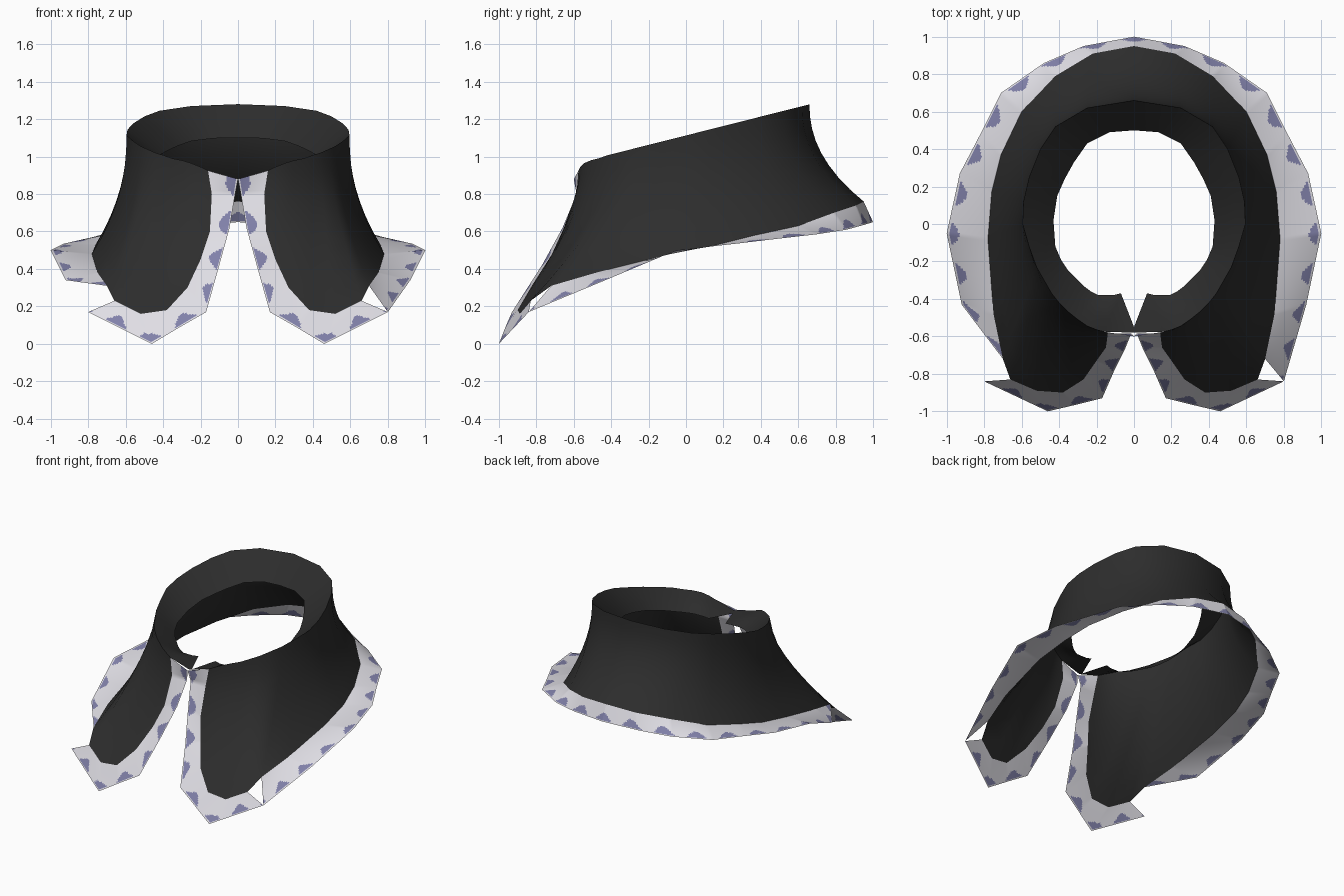
import bpy, bmesh, math
from mathutils import Vector

cube = bpy.data.objects.get("Cube")
if cube:
    bpy.data.objects.remove(cube)


def material(name, colour, rough=0.8):
    mat = bpy.data.materials.new(name)
    mat.use_nodes = True
    mat.diffuse_color = (*colour, 1)
    shader = mat.node_tree.nodes["Principled BSDF"]
    shader.inputs["Base Color"].default_value = (*colour, 1)
    shader.inputs["Roughness"].default_value = rough
    return mat


black = material("black cloth", (0.026, 0.026, 0.026))
white = material("pale lace", (0.74, 0.73, 0.78))
violet = material("violet lace pattern", (0.22, 0.22, 0.4))


def rim_height(y):
    return 1.0 + (y + 0.45) * 0.252


def inner_height(y):
    return 1.1 - (0.5 - y) * 0.25


# Stations run from the front opening around one side to the back centre.
# Fold line at the top of the collar
rim = [Vector(p) for p in [(.16, -.575, .925), (.2, -.565, .945), (.25, -.545, .965),
                           (.3, -.51, .98), (.35, -.47, .99)]]
rim += [Vector((x, y, rim_height(y))) for x, y in [
    (.4, -.42), (.44, -.37), (.48, -.3), (.52, -.23), (.56, -.12), (.595, 0), (.59, .12),
    (.56, .25), (.5, .4), (.42, .52), (.25, .62), (0, .66)]]

# Lower edge of the inner flap
inner = [Vector((x, y, inner_height(y))) for x, y in [
    (.07, -.37), (.11, -.38), (.15, -.38), (.19, -.38), (.23, -.36), (.27, -.33),
    (.31, -.29), (.35, -.25), (.39, -.19), (.42, -.12), (.43, .02), (.41, .15),
    (.37, .24), (.32, .33), (.25, .43), (.13, .49), (0, .5)]]

# Seam between cloth and lace
seam = [rim[0].copy()] + [Vector(p) for p in [
    (.14, -.585, .8), (.15, -.66, .6), (.2, -.73, .45), (.27, -.83, .3), (.38, -.9, .18),
    (.52, -.89, .16), (.66, -.83, .23), (.7, -.72, .31), (.75, -.48, .38), (.78, -.08, .48),
    (.76, .17, .53), (.71, .37, .58), (.6, .6, .63), (.42, .79, .7), (.22, .91, .74),
    (0, .95, .76)]]

# Outer edge of the lace: front tail and long side wing
tail_hem = [Vector(p) for p in [
    (0, -.6, .88), (.015, -.585, .8), (.045, -.66, .62), (.1, -.77, .42), (.17, -.93, .17),
    (.31, -.965, .09), (.46, -1, 0), (.8, -.84, .17)]]
wing_hem = [Vector(p) for p in [
    (.92, -.43, .34), (1, -.05, .5), (.93, .27, .535), (.82, .48, .56), (.71, .7, .585),
    (.48, .86, .61), (.27, .95, .635), (0, 1, .65)]]


def loft(bm, top, bottom, rows, side, flare=None, rule=None):
    """Skin between two paths; side is 1 or -1 for the mirrored half."""
    grid = []
    for i, (a, b) in enumerate(zip(top, bottom)):
        column = []
        for r in range(rows + 1):
            t = r / rows
            p = a.lerp(b, t)
            if flare:
                p.xy = a.xy.lerp(b.xy, t ** flare[i])
            column.append(bm.verts.new((p.x * side, p.y, p.z)))
        grid.append(column)
    for i in range(len(grid) - 1):
        for r in range(rows):
            quad = [grid[i][r], grid[i][r + 1], grid[i + 1][r + 1], grid[i + 1][r]]
            face = bm.faces.new(quad if side > 0 else quad[::-1])
            if rule:
                face.material_index = rule(i, (r + 0.5) / rows)


def finish(bm, name, mats):
    bmesh.ops.remove_doubles(bm, verts=bm.verts, dist=0.0005)
    mesh = bpy.data.meshes.new(name)
    bm.to_mesh(mesh)
    bm.free()
    for mat in mats:
        mesh.materials.append(mat)
    obj = bpy.data.objects.new(name, mesh)
    bpy.context.collection.objects.link(obj)
    bpy.ops.object.select_all(action="DESELECT")
    obj.select_set(True)
    bpy.context.view_layer.objects.active = obj
    bpy.ops.object.shade_smooth_by_angle(angle=math.radians(50))
    return obj


# Cloth collar: draped outside and folded inner flap
flare = [1.4 if i < 8 else min(2.2, 1.4 + 0.3 * (i - 7)) for i in range(len(rim))]
throat_rim, throat_inner = Vector((0, -.58, .88)), Vector((0, -.55, .87))
bm = bmesh.new()
for side in (1, -1):
    loft(bm, rim, seam, 8, side, flare)
    loft(bm, [throat_inner] + inner, [throat_rim] + rim, 3, side)
finish(bm, "collar_cloth", [black])


def lace(name, top, bottom, side, anchor):
    """Lace strip with scalloped patches spaced along its hem."""
    fine_top, fine_bottom, dist, knots = [top[0]], [bottom[0]], [0.0], [0.0]
    for i in range(len(top) - 1):
        length = (bottom[i + 1] - bottom[i]).length
        steps = max(2, int(length / 0.012))
        for k in range(1, steps + 1):
            fine_top.append(top[i].lerp(top[i + 1], k / steps))
            fine_bottom.append(bottom[i].lerp(bottom[i + 1], k / steps))
            dist.append(knots[i] + length * k / steps)
        knots.append(knots[i] + length)

    def patch(i, v):
        depth = (1 - v) * (fine_bottom[i] - fine_top[i]).length
        wave = math.cos(math.tau * (dist[i] - knots[anchor]) / 0.23)
        return int(0.008 < depth < 0.025 + 0.04 * wave)

    bm = bmesh.new()
    loft(bm, fine_top, fine_bottom, 16, side, rule=patch)
    finish(bm, name, [white, violet])


# Lace trim; one wing joins its tail corner, the other ends at the seam
for side, label in ((1, "left"), (-1, "right")):
    lace(label + "_tail_lace", seam[:8], tail_hem, side, 6)
    start = tail_hem[-1] if side > 0 else seam[8]
    lace(label + "_wing_lace", seam[8:], [start] + wing_hem, side, 8)
